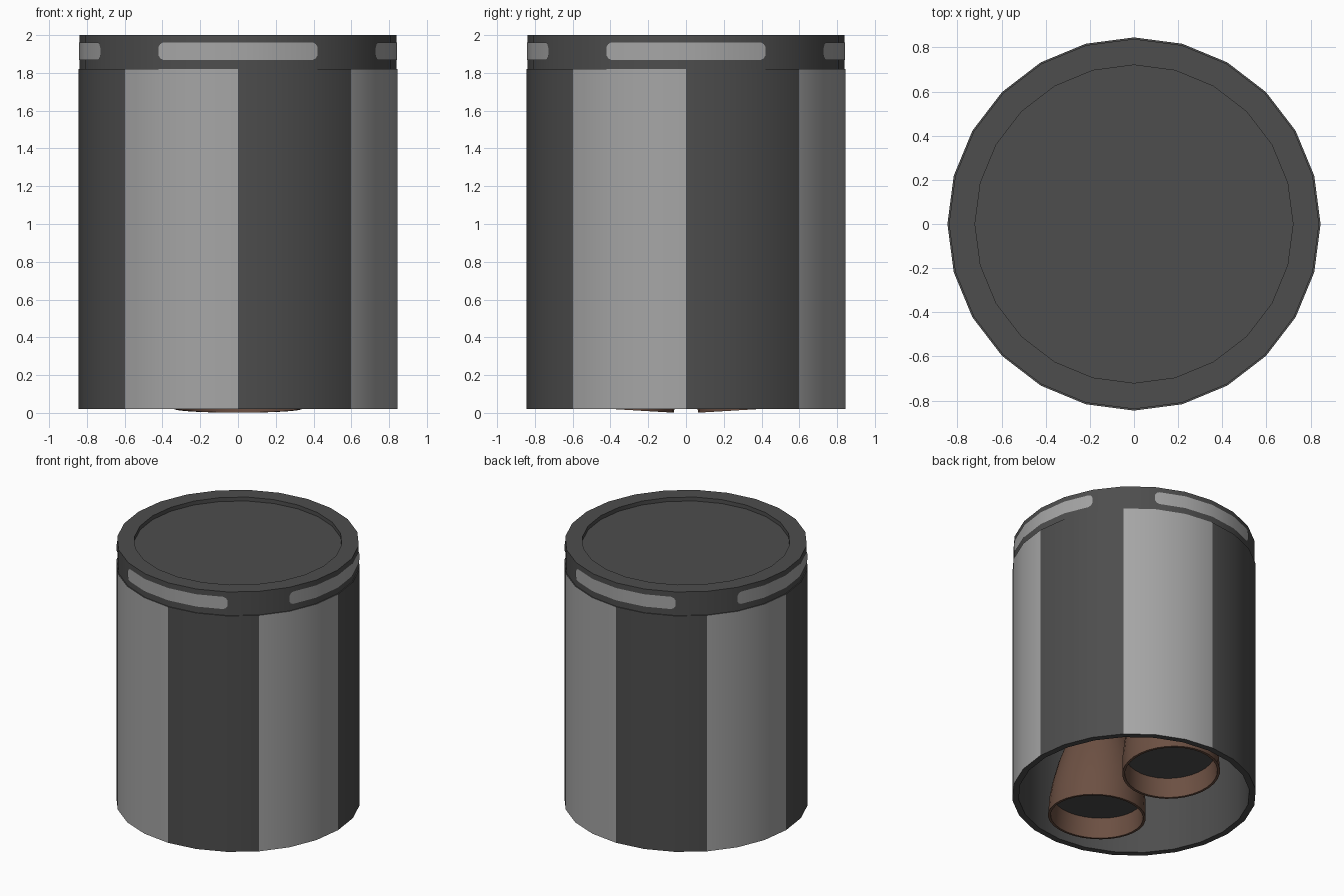
import bpy, bmesh, math
from mathutils import Matrix

if "Cube" in bpy.data.objects:
    bpy.data.objects.remove(bpy.data.objects["Cube"])

SIDES = 24
TAU = 2 * math.pi


def material(name, rgb):
    m = bpy.data.materials.new(name)
    m.diffuse_color = (*rgb, 1)
    m.use_nodes = True
    m.node_tree.nodes["Principled BSDF"].inputs["Base Color"].default_value = m.diffuse_color
    return m


DARK = material("dark grey", (0.075, 0.075, 0.075))
LIGHT = material("light grey", (0.38, 0.38, 0.38))
BROWN = material("brown", (0.15, 0.08, 0.055))


def finish(name, bm, mats, rule=None):
    """Turn a bmesh into a named object, colouring faces by a rule."""
    if rule:
        for f in bm.faces:
            f.material_index = rule(f)
    me = bpy.data.meshes.new(name)
    bm.to_mesh(me)
    bm.free()
    for m in mats:
        me.materials.append(m)
    ob = bpy.data.objects.new(name, me)
    bpy.context.collection.objects.link(ob)
    bpy.ops.object.select_all(action='DESELECT')
    ob.select_set(True)
    bpy.context.view_layer.objects.active = ob
    bpy.ops.object.shade_smooth_by_angle(angle=math.radians(30))
    return ob


def lathe(profile, sides):
    """Revolve (radius, z) points, listed so that faces point to the right side of travel;
    radius 0 closes the shape with a flat cap."""
    bm = bmesh.new()
    prev = None
    for r, z in profile:
        if r == 0:
            bm.faces.new(prev)
            break
        ring = [bm.verts.new((r * math.cos(TAU * i / sides), r * math.sin(TAU * i / sides), z))
                for i in range(sides)]
        if prev:
            for i in range(sides):
                j = (i + 1) % sides
                bm.faces.new((prev[i], prev[j], ring[j], ring[i]))
        prev = ring
    return bm


# Main body: hollow tube, alternating panels every 45 degrees on the outside
def panel_rule(f):
    c = f.calc_center_median()
    outside = abs(f.normal.z) < 0.5 and f.normal.x * c.x + f.normal.y * c.y > 0
    return int(outside and int((math.atan2(c.y, c.x) % TAU) / (TAU / 8)) % 2 == 1)


bm = lathe([(0.01, 0.9), (0.8, 0.9), (0.8, 0.02), (0.845, 0.02), (0.845, 1.82), (0.838, 1.82)], SIDES)
bmesh.ops.contextual_create(bm, geom=[e for e in bm.edges if all(v.co.xy.length < 0.02 for v in e.verts)])
bmesh.ops.recalc_face_normals(bm, faces=[f for f in bm.faces if len(f.verts) > 4])
for f in bm.faces:
    f.normal_update()
    if len(f.verts) > 4 and f.normal.z > 0:
        f.normal_flip()
finish("body", bm, [DARK, LIGHT], panel_rule)

# Upper collar with recessed lid
finish("collar", lathe([(0.838, 1.82), (0.838, 2.0), (0.72, 2.0), (0.72, 1.97), (0, 1.97)], SIDES), [DARK])

# Four rounded marking plates wrapped onto the collar facets
COLS = [(-30, 0.022), (-29.3, 0.038), (-28, 0.047), (-15, 0.047), (0, 0.047),
        (15, 0.047), (28, 0.047), (29.3, 0.038), (30, 0.022)]


def facet_radius(deg):
    return 0.842 * math.cos(math.radians(7.5)) / math.cos(math.radians(deg % 15 - 7.5))


for k, side in enumerate(("right", "back", "left", "front")):
    bm = bmesh.new()
    prev = None
    for deg, h in COLS:
        a = math.radians(deg + 90 * k)
        r = facet_radius(deg)
        col = [bm.verts.new((r * math.cos(a), r * math.sin(a), 1.915 + s * h)) for s in (-1, 1)]
        if prev:
            bm.faces.new((prev[0], col[0], col[1], prev[1]))
        prev = col
    finish("marking_" + side, bm, [LIGHT])

# Two engine bells, splayed slightly outward, each with an inner plug
BELL = [(0.31, 0.16), (0.32, 0.0), (0.338, 0.0), (0.334, 0.12), (0.315, 0.25), (0.28, 0.4),
        (0.23, 0.55), (0.17, 0.72), (0.14, 0.9)]
for side, s in (("back", 1), ("front", -1)):
    place = Matrix.Translation((0, 0.4 * s, 0.021)) @ Matrix.Rotation(math.radians(3.4) * s, 4, 'X')
    bm = lathe(BELL, 32)
    bm.transform(place)
    finish("engine_bell_" + side, bm, [BROWN])
    bm = bmesh.new()
    bmesh.ops.create_circle(bm, cap_ends=True, radius=0.312, segments=32)
    for f in bm.faces:
        f.normal_update()
        if f.normal.z > 0:
            f.normal_flip()
    bm.transform(place @ Matrix.Translation((0, 0, 0.15)))
    finish("engine_plug_" + side, bm, [DARK])
